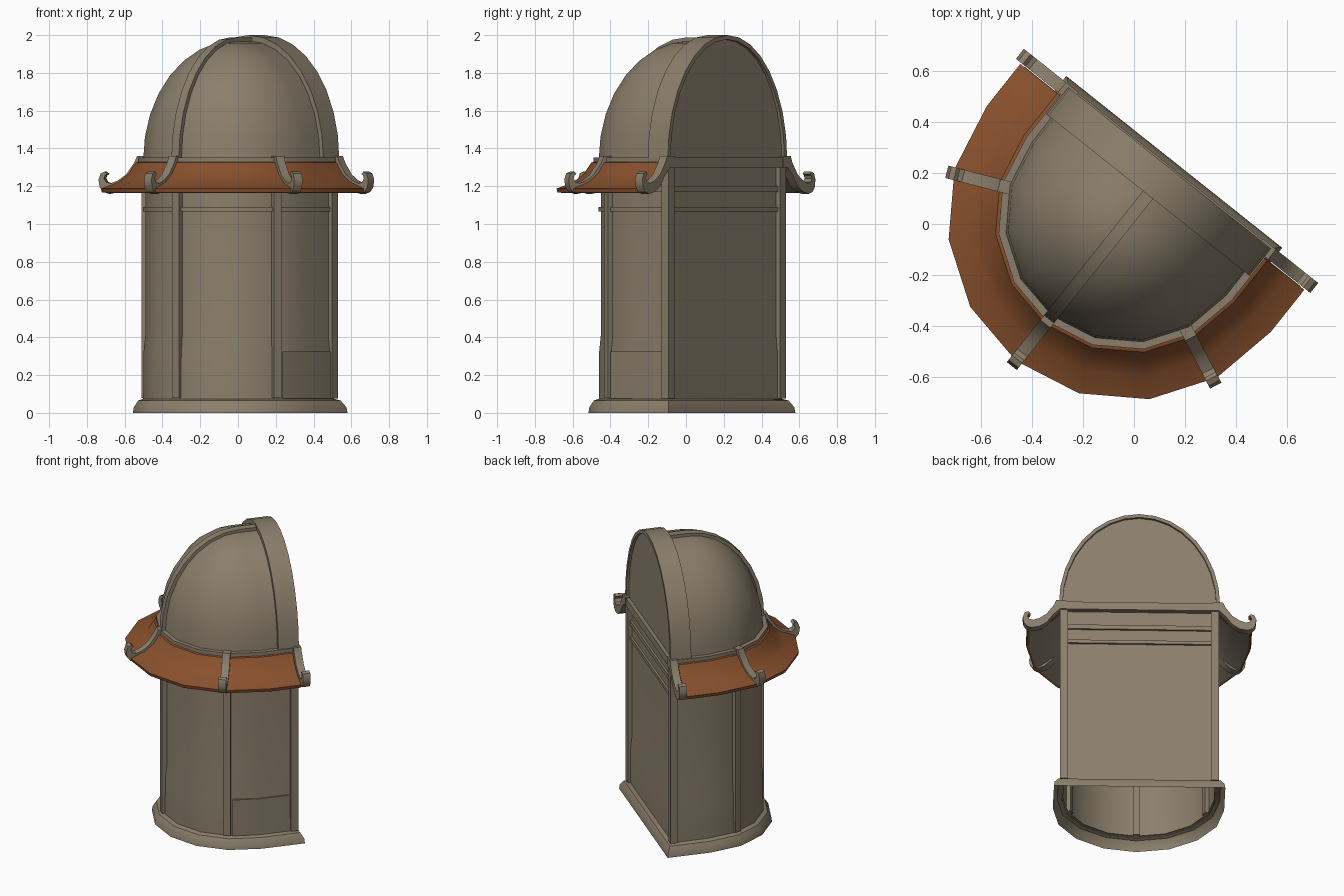
import bpy, bmesh, math

if "Cube" in bpy.data.objects:
    bpy.data.objects.remove(bpy.data.objects["Cube"])

# Plan frame: u runs along the flat back wall, v points out of the rounded side
A = math.radians(38.5)
CX, CY = -0.02, 0.02
CO, SI = math.cos(A), math.sin(A)


def P(u, v, z):
    return (CX + u * CO - v * SI, CY - u * SI - v * CO, z)


def material(name, rgb):
    m = bpy.data.materials.new(name)
    m.diffuse_color = (*rgb, 1)
    m.use_nodes = True
    m.node_tree.nodes["Principled BSDF"].inputs["Base Color"].default_value = m.diffuse_color
    return m


STONE = material("warm_stone", (0.26, 0.213, 0.15))
TILE = material("rust_tile", (0.25, 0.082, 0.026))


def finish(name, verts, faces, mat=STONE, smooth=True):
    me = bpy.data.meshes.new(name)
    me.from_pydata([P(*p) for p in verts], [], faces)
    bm = bmesh.new()
    bm.from_mesh(me)
    bmesh.ops.remove_doubles(bm, verts=bm.verts, dist=1e-5)
    bmesh.ops.recalc_face_normals(bm, faces=bm.faces)
    bm.to_mesh(me)
    bm.free()
    me.materials.append(mat)
    ob = bpy.data.objects.new(name, me)
    bpy.context.collection.objects.link(ob)
    if smooth:
        bpy.ops.object.select_all(action='DESELECT')
        ob.select_set(True)
        bpy.context.view_layer.objects.active = ob
        bpy.ops.object.shade_smooth_by_angle(angle=math.radians(32))
    return ob


def plan(r, back):
    """Half circle of eight sides with straight ends running to the back."""
    pts = [(r, back)]
    for i in range(9):
        t = math.pi * i / 8
        pts.append((r * math.cos(t), r * math.sin(t)))
    return pts + [(-r, back)]


def grid(rows, wrap_cols=False, wrap_rows=False):
    n, m = len(rows), len(rows[0])
    verts = [p for row in rows for p in row]
    faces = []
    for i in range(n if wrap_rows else n - 1):
        for j in range(m if wrap_cols else m - 1):
            k, l = (i + 1) % n, (j + 1) % m
            faces.append((i * m + j, i * m + l, k * m + l, k * m + j))
    return verts, faces


def sweep(name, profile, back_wall=True, solid=False, mat=STONE):
    """Sweep (radius, height, back) points round the plan."""
    rows = [[(u, v, z) for u, v in plan(r, b)] for r, z, b in profile]
    verts, faces = grid(rows, back_wall, solid)
    if solid and not back_wall:
        m = len(rows[0])
        faces += [tuple(i * m for i in range(len(rows))),
                  tuple(i * m + m - 1 for i in range(len(rows)))]
    return finish(name, verts, faces, mat)


def slab(name, outline, angle, width, offset=0.0):
    """Extrude an (r, z) outline sideways and turn it to a plan angle."""
    c, s = math.cos(angle), math.sin(angle)
    rows = [[(r * c - w * s, r * s + w * c + offset, z) for r, z in outline]
            for w in (-width / 2, width / 2)]
    verts, faces = grid(rows, wrap_cols=True)
    n = len(outline)
    faces += [tuple(range(n)), tuple(range(n, 2 * n))]
    return finish(name, verts, faces)


def box(name, u0, u1, v0, v1, z0, z1):
    rows = [[(u0, v0, z), (u1, v0, z), (u1, v1, z), (u0, v1, z)] for z in (z0, z1)]
    verts, faces = grid(rows, wrap_cols=True)
    return finish(name, verts, faces + [(0, 1, 2, 3), (4, 5, 6, 7)], smooth=False)


# Base, wall and mouldings
sweep("base_plinth", [(0.54, 0, -0.285), (0.535, 0.03, -0.282),
                      (0.512, 0.065, -0.262), (0.475, 0.078, -0.225)])
sweep("wall", [(0.485, 0.07, -0.237), (0.483, 0.32, -0.235),
               (0.474, 0.41, -0.226), (0.474, 1.34, -0.226)])
for name, z0, z1 in (("lower_moulding", 1.067, 1.09), ("upper_moulding", 1.17, 1.2)):
    sweep(name, [(0.472, z0, -0.224), (0.486, z0, -0.24),
                 (0.486, z1, -0.24), (0.472, z1, -0.224)])
sweep("dome_ring", [(0.47, 1.325, -0.22), (0.513, 1.325, -0.25),
                    (0.513, 1.353, -0.25), (0.47, 1.353, -0.22)])
box("back_beam", -0.5, 0.5, -0.262, -0.215, 1.3, 1.353)

# Low plinth panel on one side bay
a = math.radians(20)
edge = [(0.491, -0.2), (0.491, 0), (0.491 * math.cos(a), 0.491 * math.sin(a))]
rows = [[(u, v, z) for u, v in edge] for z in (0.075, 0.325)]
rows.append([(u * 0.96, v * 0.96, 0.325) for u, v in edge])
finish("side_bay_panel", *grid(rows))

# Posts: two at the back corners, three round the curve
for side, s in (("left", -1), ("right", 1)):
    box("back_post_" + side, min(s * 0.45, s * 0.5), max(s * 0.45, s * 0.5),
        -0.254, -0.205, 0.075, 1.31)
ANGLES = [math.radians(d) for d in (24, 90, 156)]
for i, t in enumerate(ANGLES):
    slab(f"curved_post_{i + 1}",
         [(0.455, 0.08), (0.5, 0.08), (0.5, 1.3), (0.455, 1.3)], t, 0.045)

# Flared skirt roof and its lining
sweep("skirt_roof", [(0.49, 1.335, -0.21), (0.525, 1.325, -0.21), (0.565, 1.265, -0.21),
                     (0.62, 1.222, -0.21), (0.71, 1.187, -0.21), (0.705, 1.166, -0.21),
                     (0.69, 1.168, -0.21), (0.61, 1.204, -0.21), (0.555, 1.247, -0.21)],
      back_wall=False, solid=True, mat=TILE)
sweep("roof_lining", [(0.69, 1.164, -0.212), (0.61, 1.198, -0.212),
                      (0.55, 1.24, -0.212), (0.475, 1.31, -0.212)], back_wall=False)

# Curled roof brackets
HOOK = [(0.46, 1.36), (0.525, 1.36), (0.54, 1.325), (0.585, 1.262), (0.63, 1.23),
        (0.67, 1.215), (0.695, 1.222), (0.706, 1.242), (0.7, 1.258), (0.688, 1.265),
        (0.702, 1.277), (0.724, 1.268), (0.736, 1.235), (0.73, 1.195), (0.71, 1.17),
        (0.68, 1.16), (0.63, 1.17), (0.585, 1.2), (0.545, 1.255), (0.5, 1.3), (0.46, 1.3)]
for i, t in enumerate(ANGLES):
    slab(f"curled_bracket_{i + 1}", HOOK, t, 0.05)
for side, t in (("right", 0), ("left", math.pi)):
    slab("back_bracket_" + side, HOOK, t, 0.05, -0.24)

# Dome with a straight vaulted end
Z0 = 1.34
STEPS = [math.pi / 2 * i / 8 for i in range(9)]
sweep("dome", [(0.485 * math.cos(p), Z0 + 0.63 * math.sin(p), -0.2) for p in STEPS],
      back_wall=False)

# Raised rib up the middle of the dome
out = [(0.503 * math.cos(p), Z0 + 0.648 * math.sin(p)) for p in STEPS] + [(-0.14, Z0 + 0.648)]
inn = [(0.475 * math.cos(p), Z0 + 0.62 * math.sin(p)) for p in STEPS] + [(-0.14, Z0 + 0.62)]
slab("dome_rib", out + inn[::-1], math.pi / 2, 0.05)

# Broad arch at the back with a recessed gable face
def arch(a, h, v):
    return [(a * math.cos(math.pi * i / 16), v, Z0 + h * math.sin(math.pi * i / 16))
            for i in range(17)]


rows = [arch(0.475, 0.62, -0.12), arch(0.508, 0.66, -0.12), arch(0.508, 0.66, -0.255),
        arch(0.485, 0.637, -0.255), arch(0.485, 0.637, -0.238)]
verts, faces = grid(rows)
faces.append(tuple(range(4 * 17, 5 * 17)))
finish("back_arch", verts, faces)
